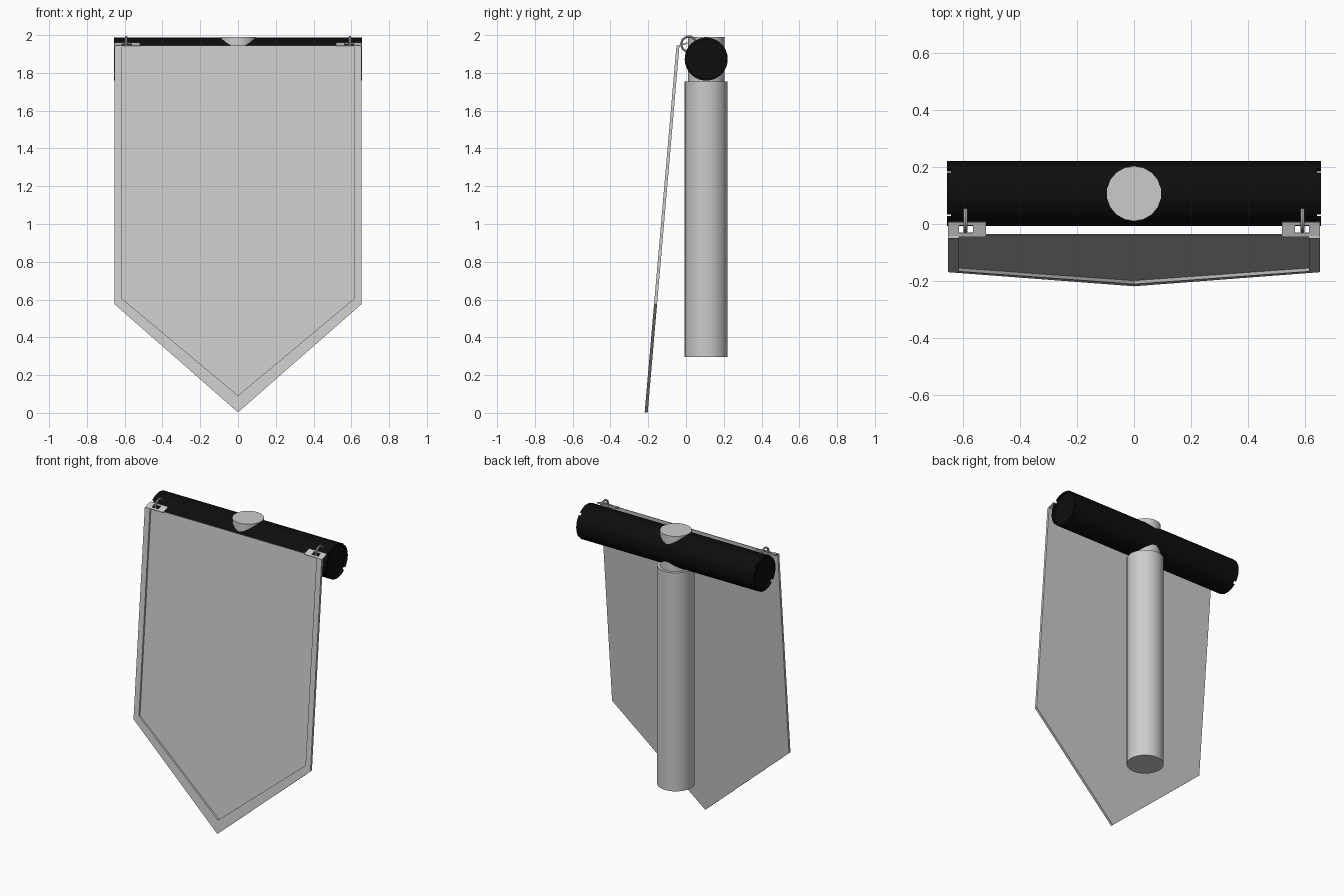
import bpy, bmesh
from math import radians, degrees, atan2, cos, sin, pi
from mathutils import Matrix, Vector

if "Cube" in bpy.data.objects:
    bpy.data.objects.remove(bpy.data.objects["Cube"])


def finish(name, bm, smooth=False, mat=None):
    bmesh.ops.recalc_face_normals(bm, faces=bm.faces)
    me = bpy.data.meshes.new(name)
    bm.to_mesh(me)
    bm.free()
    ob = bpy.data.objects.new(name, me)
    bpy.context.collection.objects.link(ob)
    if mat:
        me.materials.append(mat)
    if smooth:
        bpy.ops.object.select_all(action='DESELECT')
        ob.select_set(True)
        bpy.context.view_layer.objects.active = ob
        bpy.ops.object.shade_smooth_by_angle(angle=radians(35))
    return ob


def cylinder(name, r, z0, z1, segs, y):
    bm = bmesh.new()
    bmesh.ops.create_cone(bm, cap_ends=True, segments=segs, radius1=r, radius2=r, depth=z1 - z0,
                          matrix=Matrix.Translation((0, y, (z0 + z1) / 2)))
    return finish(name, bm, True)


def hung_prism(name, outline, front, back):
    """Extrude an x/z outline and lean it along the slope of the hanging cloth."""
    bm = bmesh.new()
    lean = lambda x, z, d: bm.verts.new((x, -0.219 + 0.0866 * z + d, z))
    f = [lean(x, z, front) for x, z in outline]
    b = [lean(x, z, back) for x, z in outline]
    bm.faces.new(f)
    bm.faces.new(b[::-1])
    for i in range(len(f)):
        j = (i + 1) % len(f)
        bm.faces.new((f[i], f[j], b[j], b[i]))
    return finish(name, bm)


black = bpy.data.materials.new("black")
black.diffuse_color = (0.004, 0.004, 0.004, 1)
black.use_nodes = True
black.node_tree.nodes["Principled BSDF"].inputs["Base Color"].default_value = black.diffuse_color
AXIS_Y, ROD_Z = 0.107, 1.873

# Banner cloth: thin back panel with a raised border on sides and point
TOP = 1.945
outer = [(-0.653, TOP), (-0.653, 0.575), (0, 0.003), (0.653, 0.575), (0.653, TOP)]
inner = [(0.615, TOP), (0.615, 0.605), (0, 0.092), (-0.615, 0.605), (-0.615, TOP)]
hung_prism("banner_panel", outer, 0.012, 0.016)
hung_prism("banner_border", outer + inner, 0, 0.012)

# Upright pole and the peg passing through the crossbar
cylinder("pole", 0.114, 0.297, 1.755, 40, AXIS_Y)
cylinder("peg", 0.097, 1.74, 1.99, 18, AXIS_Y)

# Crossbar with a notched rim around each recessed end
bm = bmesh.new()
R, HALF, RIM = 0.114, 0.643, 0.013
bmesh.ops.create_cone(bm, cap_ends=True, segments=36, radius1=R, radius2=R, depth=2 * HALF)
caps = [f for f in bm.faces if len(f.verts) > 4]
ring = bmesh.ops.inset_individual(bm, faces=caps, thickness=0.012)["faces"]
rims = {-1: [], 1: []}
for f in ring:
    c = f.calc_center_median()
    if abs(degrees(atan2(c.y, c.x)) % 90 - 45) > 4:
        rims[1 if c.z > 0 else -1].append(f)
for sign, faces in rims.items():
    new = bmesh.ops.extrude_face_region(bm, geom=faces)["geom"]
    bmesh.ops.translate(bm, verts=[v for v in new if isinstance(v, bmesh.types.BMVert)],
                        vec=(0, 0, sign * RIM))
    old = [f for f in faces if f.is_valid]
    if old:
        bmesh.ops.delete(bm, geom=old, context='FACES_ONLY')
bmesh.ops.transform(bm, verts=bm.verts,
                    matrix=Matrix.Translation((0, AXIS_Y, ROD_Z)) @ Matrix.Rotation(pi / 2, 4, 'Y'))
finish("crossbar", bm, True, black)

for side, s in (("left", -1), ("right", 1)):
    # Tab: small slotted plate joining the cloth to its ring
    bm = bmesh.new()
    xs = (0.52, 0.565, 0.615, 0.653)
    ys = (-0.046, -0.032, -0.006, 0.006)
    grid = [[bm.verts.new((s * x, y, 1.962 + 0.35 * (y - 0.006))) for y in ys] for x in xs]
    for i in range(3):
        for j in range(3):
            if (i, j) != (1, 1):
                bm.faces.new((grid[i][j], grid[i + 1][j], grid[i + 1][j + 1], grid[i][j + 1]))
    bmesh.ops.recalc_face_normals(bm, faces=bm.faces)
    bmesh.ops.solidify(bm, geom=bm.faces[:], thickness=0.008)
    finish("tab_" + side, bm)

    # Wire ring hooked through the tab and into the crossbar
    bm = bmesh.new()
    n, m = 10, 8
    loops = []
    for i in range(n):
        a = 2 * pi * i / n
        d = Vector((0, cos(a), sin(a)))
        c = Vector((s * 0.592, 0.015, 1.952)) + d * 0.041
        loops.append([bm.verts.new(c + d * 0.006 * cos(2 * pi * k / m)
                                   + Vector((0.007 * sin(2 * pi * k / m), 0, 0))) for k in range(m)])
    for i in range(n):
        for k in range(m):
            p, q, l = loops[i], loops[(i + 1) % n], (k + 1) % m
            bm.faces.new((p[k], q[k], q[l], p[l]))
    finish("ring_" + side, bm, True)
